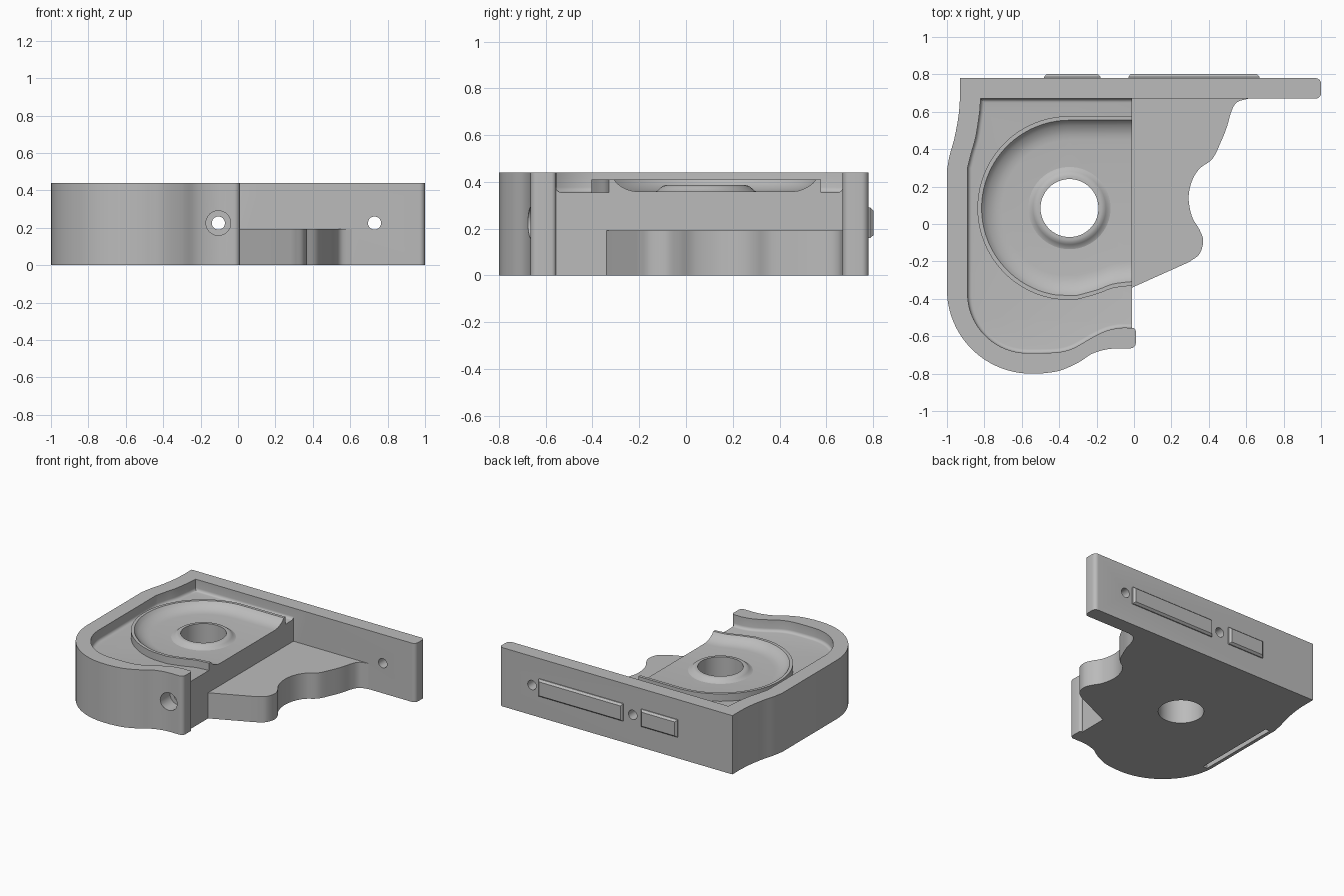
import bpy, bmesh
from math import sin, cos, pi, radians
from mathutils import Vector, Matrix

cube = bpy.data.objects.get("Cube")
if cube:
    bpy.data.objects.remove(cube, do_unlink=True)

grey = bpy.data.materials.new("plain_grey")
grey.use_nodes = True
grey.diffuse_color = (0.5, 0.5, 0.5, 1)
grey.node_tree.nodes["Principled BSDF"].inputs["Base Color"].default_value = (0.5, 0.5, 0.5, 1)

HOLE = (-0.345, 0.085)      # centre of the round bore
EDGE = -0.01                # open side of the body
TOP, FLOOR, SHELF = 0.44, 0.355, 0.192


def arc(cx, cy, r, a0, a1, n=16):
    return [(cx + r * cos(radians(a0 + (a1 - a0) * i / n)),
             cy + r * sin(radians(a0 + (a1 - a0) * i / n))) for i in range(n + 1)]


def spline(pts, n=6):
    """Smooth curve through the given points."""
    p = [Vector(q) for q in pts]
    p = [2 * p[0] - p[1]] + p + [2 * p[-1] - p[-2]]
    out = []
    for a, b, c, d in zip(p, p[1:], p[2:], p[3:]):
        for i in range(n):
            t = i / n
            out.append(tuple(0.5 * (2 * b + (c - a) * t + (2 * a - 5 * b + 4 * c - d) * t ** 2
                                    + (3 * b - a - 3 * c + d) * t ** 3)))
    return out + [tuple(pts[-1])]


def loft(name, rings, closed=False):
    """Skin (outline, z) rings; cap the ends, or join last to first when closed."""
    bm = bmesh.new()
    vs = [[bm.verts.new((x, y, z)) for x, y in ring] for ring, z in rings]
    pairs = list(zip(vs, vs[1:])) + ([(vs[-1], vs[0])] if closed else [])
    for lo, hi in pairs:
        for i in range(len(lo)):
            j = (i + 1) % len(lo)
            bm.faces.new((lo[i], lo[j], hi[j], hi[i]))
    if not closed:
        bm.faces.new(vs[0][::-1])
        bm.faces.new(vs[-1])
    bmesh.ops.recalc_face_normals(bm, faces=bm.faces)
    me = bpy.data.meshes.new(name)
    bm.to_mesh(me)
    bm.free()
    me.materials.append(grey)
    ob = bpy.data.objects.new(name, me)
    bpy.context.collection.objects.link(ob)
    return ob


def prism(name, outline, z0, z1):
    return loft(name, [(outline, z0), (outline, z1)])


def cut(target, cutter):
    mod = target.modifiers.new("cut", "BOOLEAN")
    mod.operation, mod.solver, mod.object = "DIFFERENCE", "EXACT", cutter
    bpy.context.view_layer.objects.active = target
    bpy.ops.object.modifier_apply(modifier=mod.name)
    bpy.data.objects.remove(cutter, do_unlink=True)


def circle(r, c=HOLE, n=64):
    return arc(*c, r, 0, 360, n)[:-1]


def drill(target, x, r, y0, y1):
    """Round hole along y at the screw height."""
    tool = prism("drill", circle(r, (0, 0), 32), 0, y1 - y0)
    tool.data.transform(Matrix.Translation((x, y0, 0.225)) @ Matrix.Rotation(-pi / 2, 4, "X"))
    cut(target, tool)


# Body, curved arm and long back plate share one outline
outer = [(-0.93, 0.78)]
outer += spline([(-0.93, 0.68), (-0.938, 0.58), (-0.96, 0.46), (-0.985, 0.37), (-1, 0.29)])
outer += arc(-0.55, -0.35, 0.45, 180, 270, 24)
outer += spline([(-0.5, -0.8), (-0.4, -0.785), (-0.3, -0.742), (-0.22, -0.692),
                 (-0.13, -0.668), (-0.03, -0.665)])
outer += arc(-0.02, -0.635, 0.03, -90, 0, 6) + arc(-0.01, -0.575, 0.02, 0, 90, 5)
outer += [(EDGE, 0.67)]
outer += arc(0.97, 0.70, 0.03, -90, 0, 6) + arc(0.97, 0.75, 0.03, 0, 90, 6)
body = prism("body", outer, 0, TOP)

# Pocket with a rounded bottom edge
inner = [(0.1, 0.67), (-0.82, 0.67)]
inner += spline([(-0.825, 0.6), (-0.845, 0.47), (-0.87, 0.38), (-0.89, 0.3)])
inner += arc(-0.57, -0.37, 0.32, 180, 270, 24)
inner += spline([(-0.5, -0.69), (-0.4, -0.685), (-0.32, -0.662), (-0.22, -0.605),
                 (-0.15, -0.572), (-0.08, -0.556), (EDGE, -0.555)])
inner += [(0.1, -0.555)]
pocket = prism("pocket_cutter", inner, FLOOR, 0.6)
bm = bmesh.new()
bm.from_mesh(pocket.data)
low = [e for e in bm.edges if all(v.co.z < FLOOR + 0.001 for v in e.verts)]
bmesh.ops.bevel(bm, geom=low, offset=0.022, segments=4, profile=0.5, affect="EDGES")
bm.to_mesh(pocket.data)
bm.free()
cut(body, pocket)

# Bore, screw holes, counterbore and narrow groove underneath
cut(body, prism("bore_cutter", circle(0.155), -0.1, 0.6))
drill(body, -0.105, 0.035, -0.9, 0.9)
drill(body, -0.105, 0.066, -0.9, -0.56)
drill(body, 0.73, 0.035, 0.5, 0.9)
groove = [(-0.975, -0.39), (-0.94, -0.39), (-0.94, 0.27), (-0.975, 0.27)]
cut(body, prism("groove_cutter", groove, -0.1, 0.04))


def dish(inset, end=EDGE):
    """Round-ended dish outline, shrunk by inset and open towards +x."""
    cx, cy = HOLE
    r = 0.492 - inset
    pts = [(end, cy + r)] + arc(cx, cy, r, 90, 262, 40)
    pts += spline([(cx + 0.04, cy - r + 0.003), (-0.2, -0.375 + inset), (-0.12, -0.345 + inset),
                   (-0.06, -0.335 + inset), (EDGE, -0.33 + inset)])
    return pts + ([(end, -0.33 + inset)] if end > EDGE else [])


# Raised dish with a scooped centre
pad = prism("dish", dish(0), FLOOR - 0.02, 0.41)
steps = [(0.13, 0.358), (0.10, 0.361), (0.075, 0.369), (0.05, 0.382), (0.034, 0.395),
         (0.022, 0.41), (0.022, 0.6)]
cut(pad, loft("scoop_cutter", [(dish(i, 0.1), z) for i, z in steps]))
cut(pad, prism("bore_cutter", circle(0.155), 0, 0.6))

# Rounded collar round the bore
profile = [(0.155, 0.34), (0.22, 0.34), (0.22, 0.358), (0.208, 0.362), (0.195, 0.374),
           (0.183, 0.383), (0.17, 0.386), (0.155, 0.386)]
collar = loft("bore_collar", [(circle(r), z) for r, z in profile], closed=True)

# Low wavy shelf in the corner
wave = [(EDGE, 0.67), (EDGE, -0.34), (0.28, -0.21)]
wave += spline([(0.3, -0.2), (0.35, -0.16), (0.37, -0.09), (0.35, -0.03), (0.31, 0.04),
                (0.292, 0.14), (0.31, 0.23), (0.35, 0.295), (0.42, 0.35), (0.465, 0.44),
                (0.497, 0.52), (0.52, 0.6), (0.55, 0.65), (0.61, 0.67)])
shelf = prism("shelf", wave, 0, SHELF)


def rib(name, x0, x1):
    """Chamfered strip on the back of the plate."""
    def rect(d):
        return [(x0 + d, 0.16 + d), (x1 - d, 0.16 + d), (x1 - d, 0.29 - d), (x0 + d, 0.29 - d)]
    ob = loft(name, [(rect(0), -0.77), (rect(0), -0.787), (rect(0.013), -0.802)])
    ob.data.transform(Matrix.Rotation(pi / 2, 4, "X"))
    # mirror in y so that the strip stands out from the back
    ob.data.transform(Matrix.Translation((0, 0, 0)))
    return ob


ribs = [rib("long_rib", -0.03, 0.67), rib("short_rib", -0.48, -0.18)]

# Smooth curves, crisp edges
bpy.ops.object.select_all(action="DESELECT")
for ob in [body, pad, collar, shelf] + ribs:
    ob.select_set(True)
bpy.context.view_layer.objects.active = body
bpy.ops.object.shade_smooth_by_angle(angle=radians(30))
